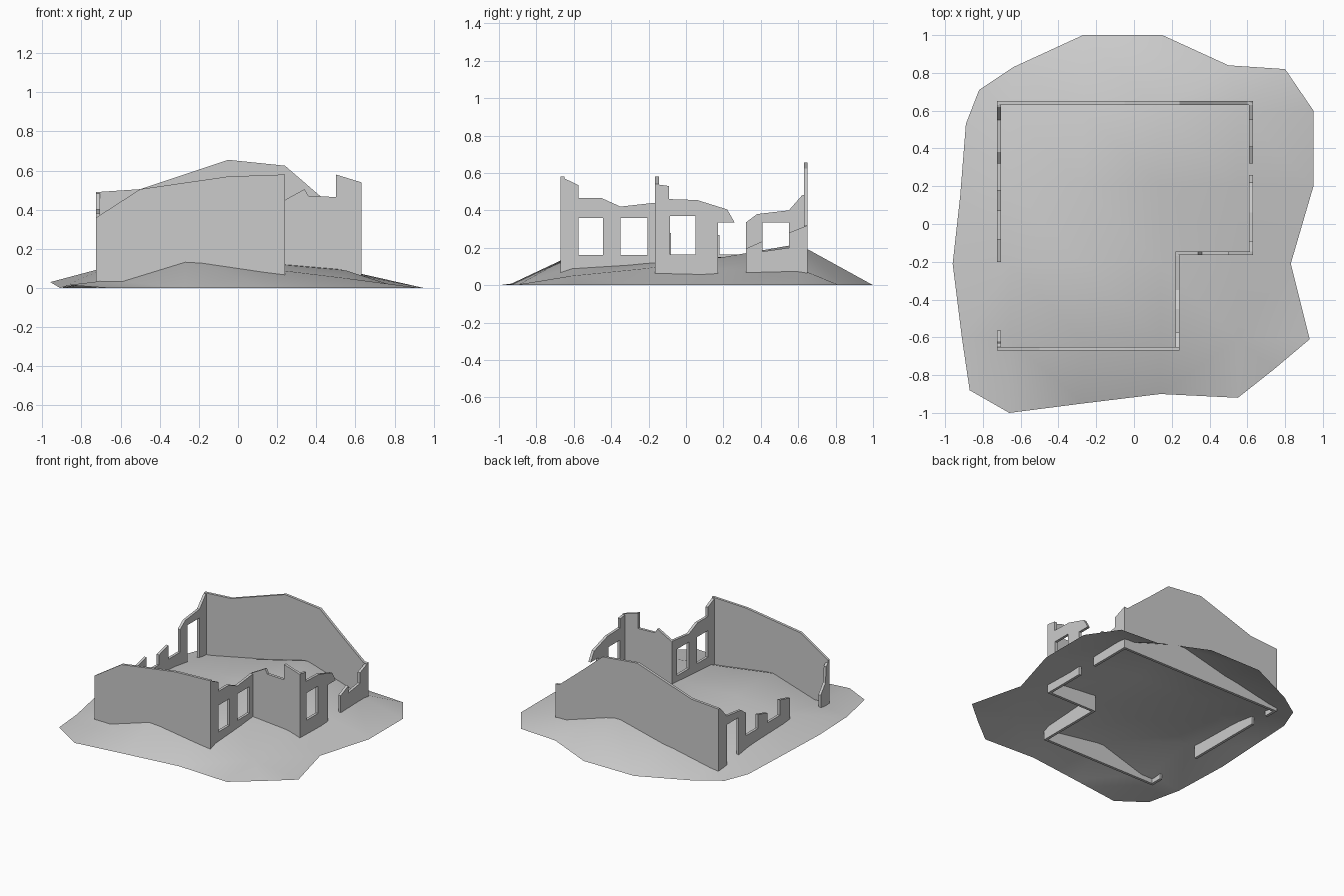
import bpy, bmesh
from mathutils import Vector
from mathutils.geometry import tessellate_polygon, delaunay_2d_cdt

if "Cube" in bpy.data.objects:
    bpy.data.objects.remove(bpy.data.objects["Cube"])


def finish(name, bm):
    bmesh.ops.recalc_face_normals(bm, faces=bm.faces)
    me = bpy.data.meshes.new(name)
    bm.to_mesh(me)
    bm.free()
    ob = bpy.data.objects.new(name, me)
    bpy.context.collection.objects.link(ob)
    return ob


def rect(a, b, lo, hi):
    return [(a, lo), (b, lo), (b, hi), (a, hi)]


def wall(name, axis, near, far, outline, holes=()):
    """Slab from a (position, height) outline with openings; runs along axis."""
    loops = [outline, *holes]
    flat = [p for loop in loops for p in loop]
    tris = tessellate_polygon([[Vector((u, z, 0)) for u, z in l] for l in loops])
    bm = bmesh.new()
    put = lambda u, z, d: bm.verts.new((u, d, z) if axis == 'x' else (d, u, z))
    sides = [[put(u, z, d) for u, z in flat] for d in (near, far)]
    for vs in sides:
        for t in tris:
            bm.faces.new([vs[i] for i in t])
    start = 0
    for loop in loops:
        n = len(loop)
        for i in range(n):
            a, b = start + i, start + (i + 1) % n
            bm.faces.new((sides[0][a], sides[0][b], sides[1][b], sides[1][a]))
        start += n
    return finish(name, bm)


# Mound: ragged rim on the ground with a coarse grid of heights inside
rim = [(-.27, 1), (.15, 1), (.50, .84), (.80, .82), (.95, .60), (.95, .20),
       (.83, -.21), (.93, -.61), (.74, -.77), (.55, -.92), (.14, -.90),
       (-.27, -.95), (-.66, -1), (-.87, -.88), (-.91, -.61), (-.96, -.21),
       (-.92, .15), (-.89, .53), (-.82, .71), (-.64, .83)]
rim_z = {13: .015, 15: .03, 16: .01}
heights = {-.61: (.04, .16, .10, .05), -.21: (.11, .14, .125, .09),
           .20: (.10, .15, .15, .08), .60: (.04, .12, .22, .09)}
pts = [(x, y, rim_z.get(i, 0)) for i, (x, y) in enumerate(rim)]
for y, row in heights.items():
    pts += [(x, y, z) for x, z in zip((-.66, -.27, .14, .55), row)]
res = delaunay_2d_cdt([Vector(p[:2]) for p in pts], [],
                      [list(range(len(rim)))], 1, 1e-5)
bm = bmesh.new()
vs = [bm.verts.new((co.x, co.y, pts[src[0]][2])) for co, src in zip(res[0], res[3])]
for f in res[2]:
    bm.faces.new([vs[i] for i in f])
mound = finish("mound", bm)
# keep the open surface facing upwards
if sum(p.normal.z for p in mound.data.polygons) < 0:
    mound.data.flip_normals()
for p in mound.data.polygons:
    p.use_smooth = True

# Long solid walls, front and back
wall("front_wall", 'x', -.67, -.65,
     [(-.725, 0), (.24, 0), (.24, .58), (-.05, .57), (-.5, .505), (-.725, .36)])
wall("back_wall", 'x', .63, .65,
     [(-.725, 0), (.63, 0), (.63, .315), (.60, .32), (.42, .47), (.24, .625),
      (-.05, .655), (-.5, .505), (-.725, .49)])

# Recessed corner: side wall with two windows and the short return wall
wall("inner_side_wall", 'y', .22, .24,
     [(-.67, 0), (-.145, 0), (-.145, .44), (-.17, .44), (-.35, .42), (-.45, .465),
      (-.575, .465), (-.575, .535), (-.67, .58)],
     [rect(-.575, -.445, .16, .36), rect(-.35, -.205, .16, .36)])
wall("return_wall", 'x', -.165, -.145,
     [(.22, 0), (.63, 0), (.63, .54), (.50, .58), (.50, .465), (.36, .47),
      (.34, .505), (.24, .45), (.22, .44)])

# Right wall: window, broken doorway lintel, low remains at the back
wall("right_wall", 'y', .61, .63,
     [(-.165, 0), (.17, 0), (.17, .335), (.26, .335), (.22, .405), (.06, .455),
      (-.09, .46), (-.09, .53), (-.165, .54)],
     [rect(-.085, .05, .165, .37)])
wall("right_wall_remains", 'y', .61, .63,
     [(.32, 0), (.65, 0), (.65, .32), (.55, .28), (.55, .2), (.41, .18),
      (.41, .235), (.32, .195)])

# Left wall: doorway, crumbled window piers, corner stub
wall("left_wall", 'y', -.725, -.705,
     [(-.2, 0), (.41, 0), (.41, .335), (.55, .335), (.55, 0), (.65, 0),
      (.65, .49), (.62, .48), (.55, .40), (.38, .38), (.32, .335), (.32, .165),
      (.18, .165), (.18, .27), (.07, .24), (.07, .165), (-.08, .165),
      (-.08, .28), (-.2, .25)])
wall("left_wall_stub", 'y', -.725, -.705,
     [(-.67, 0), (-.565, 0), (-.565, .13), (-.62, .2), (-.63, .32), (-.67, .36)])
